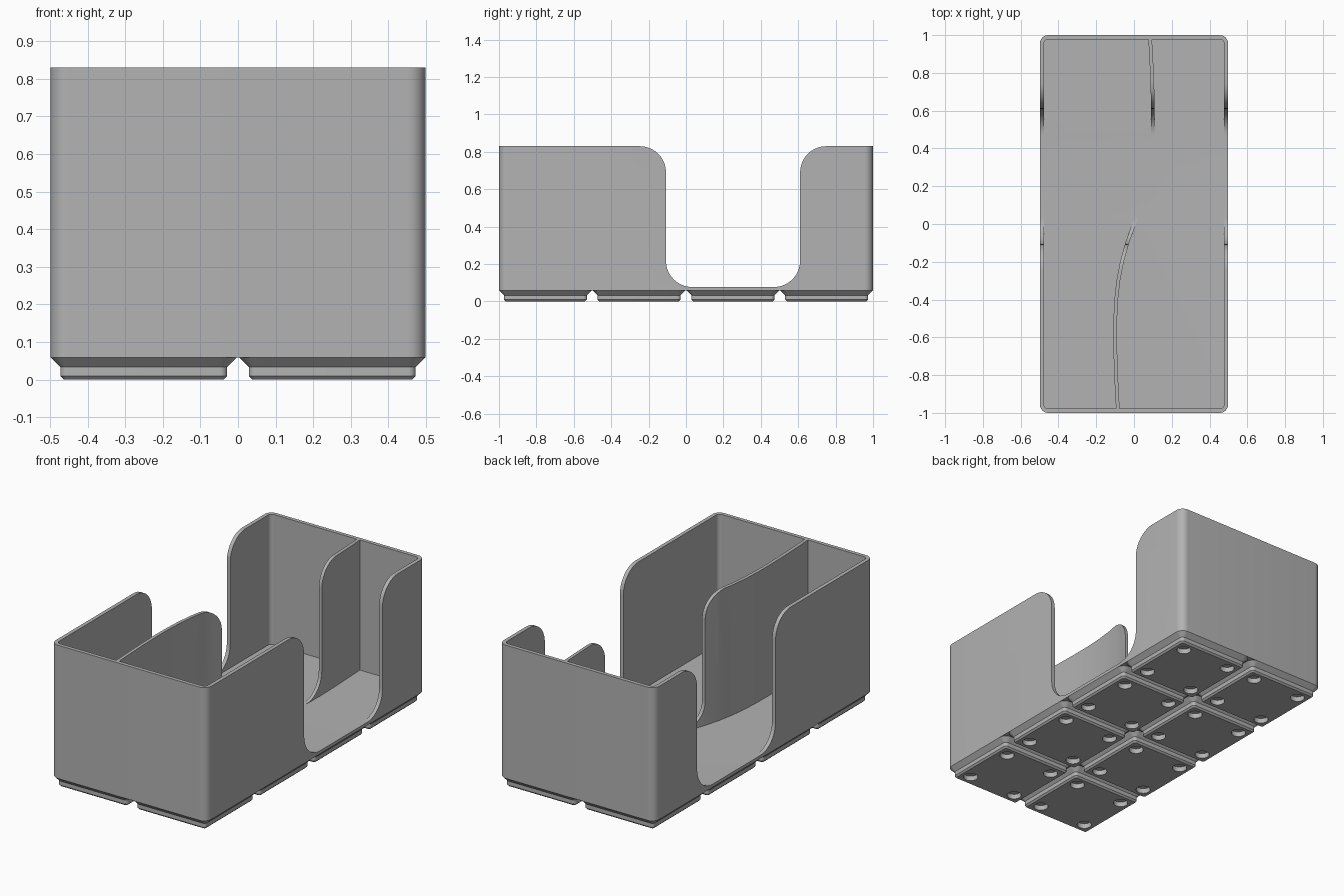
import bpy
import bmesh
from math import cos, sin, pi, hypot

if "Cube" in bpy.data.objects:
    bpy.data.objects.remove(bpy.data.objects["Cube"])

HALF_X, HALF_Y, HEIGHT = 0.4985, 1.0, 0.83
UNDERSIDE, FLOOR, WALL, CORNER = 0.059, 0.077, 0.022, 0.045
PITCH = 0.5015

grey = bpy.data.materials.new("light grey plastic")
grey.use_nodes = True
colour = (0.45, 0.45, 0.45, 1)
grey.diffuse_color = colour
grey.node_tree.nodes["Principled BSDF"].inputs["Base Color"].default_value = colour


def arc(cx, cy, r, start, end, steps=10):
    """Points along an arc, angles in quarter turns."""
    angles = [(start + (end - start) * i / steps) * pi / 2 for i in range(steps + 1)]
    return [(cx + r * cos(a), cy + r * sin(a)) for a in angles]


def rounded_rect(hx, hy, r):
    pts = []
    for q, (sx, sy) in enumerate([(1, 1), (-1, 1), (-1, -1), (1, -1)]):
        pts += arc(sx * (hx - r), sy * (hy - r), r, q, q + 1)
    return pts


def loft(name, rings):
    """Closed solid through matching rings of 3D points."""
    bm = bmesh.new()
    loops = [[bm.verts.new(p) for p in ring] for ring in rings]
    n = len(loops[0])
    for low, high in zip(loops, loops[1:]):
        for i in range(n):
            j = (i + 1) % n
            bm.faces.new((low[i], low[j], high[j], high[i]))
    bm.faces.new(loops[0][::-1])
    bm.faces.new(loops[-1])
    bmesh.ops.recalc_face_normals(bm, faces=bm.faces)
    mesh = bpy.data.meshes.new(name)
    bm.to_mesh(mesh)
    bm.free()
    mesh.materials.append(grey)
    obj = bpy.data.objects.new(name, mesh)
    bpy.context.collection.objects.link(obj)
    return obj


def prism(name, outline, z0, z1):
    return loft(name, [[(x, y, z) for x, y in outline] for z in (z0, z1)])


def select(obj):
    bpy.ops.object.select_all(action='DESELECT')
    obj.select_set(True)
    bpy.context.view_layer.objects.active = obj


def combine(obj, tool, operation):
    """Apply a boolean and discard the tool."""
    select(obj)
    mod = obj.modifiers.new(operation.lower(), 'BOOLEAN')
    mod.operation, mod.solver, mod.object = operation, 'EXACT', tool
    bpy.ops.object.modifier_apply(modifier=mod.name)
    bpy.data.objects.remove(tool)


def smooth(obj):
    select(obj)
    bpy.ops.object.shade_smooth_by_angle(angle=pi / 6)


# Open box with rounded corners
bin_body = prism("bin_body", rounded_rect(HALF_X, HALF_Y, CORNER), UNDERSIDE, HEIGHT)
cavity = prism("cavity_cutter",
               rounded_rect(HALF_X - WALL, HALF_Y - WALL, CORNER - WALL), FLOOR, 1.0)
combine(bin_body, cavity, 'DIFFERENCE')

# S-curved divider, the same shape turned half round about the centre
half_path = [(0.036, 0.1), (0.064, 0.2), (0.083, 0.3), (0.094, 0.4), (0.099, 0.5),
             (0.1, 0.6), (0.097, 0.75), (0.091, 0.88), (0.085, 0.99)]
path = [(-x, -y) for x, y in reversed(half_path)] + [(0, 0)] + half_path
left_side, right_side = [], []
for i, (x, y) in enumerate(path):
    ax, ay = path[max(i - 1, 0)]
    bx, by = path[min(i + 1, len(path) - 1)]
    scale = 0.0095 / hypot(bx - ax, by - ay)
    nx, ny = (by - ay) * scale, (ax - bx) * scale
    right_side.append((x + nx, y + ny))
    left_side.append((x - nx, y - ny))
divider = prism("divider", right_side + left_side[::-1], FLOOR - 0.008, HEIGHT)
combine(bin_body, divider, 'UNION')

# Wide access opening through both sides and the divider
y0, y1, r = -0.107, 0.61, 0.14
opening = ([(y0 - r, 1.0)]
           + arc(y0 - r, HEIGHT - r, r, 1, 0)
           + arc(y0 + r, FLOOR + r, r, 2, 3)
           + arc(y1 - r, FLOOR + r, r, 3, 4)
           + arc(y1 + r, HEIGHT - r, r, 2, 1)
           + [(y1 + r, 1.0)])
cutter = loft("opening_cutter", [[(x, y, z) for y, z in opening] for x in (-0.7, 0.7)])
combine(bin_body, cutter, 'DIFFERENCE')
smooth(bin_body)

# Stepped foot with four round magnet recesses
foot_profile = [(0.2125, 0.01, 0), (0.222, 0.019, 0.0095),
                (0.222, 0.019, 0.033), (0.2478, CORNER, UNDERSIDE)]
foot = loft("foot", [[(x, y, z) for x, y in rounded_rect(h, h, rad)]
                     for h, rad, z in foot_profile])
for sx in (-1, 1):
    for sy in (-1, 1):
        hole = prism("recess_cutter", arc(sx * 0.155, sy * 0.155, 0.039, 0, 4, 32)[:-1],
                     -0.05, 0.029)
        combine(foot, hole, 'DIFFERENCE')
smooth(foot)

# Two by four grid of feet
for col in (-0.5, 0.5):
    for row in (-1.5, -0.5, 0.5, 1.5):
        copy = bpy.data.objects.new("foot", foot.data)
        copy.location = (col * PITCH, row * PITCH, 0)
        bpy.context.collection.objects.link(copy)
bpy.data.objects.remove(foot)
